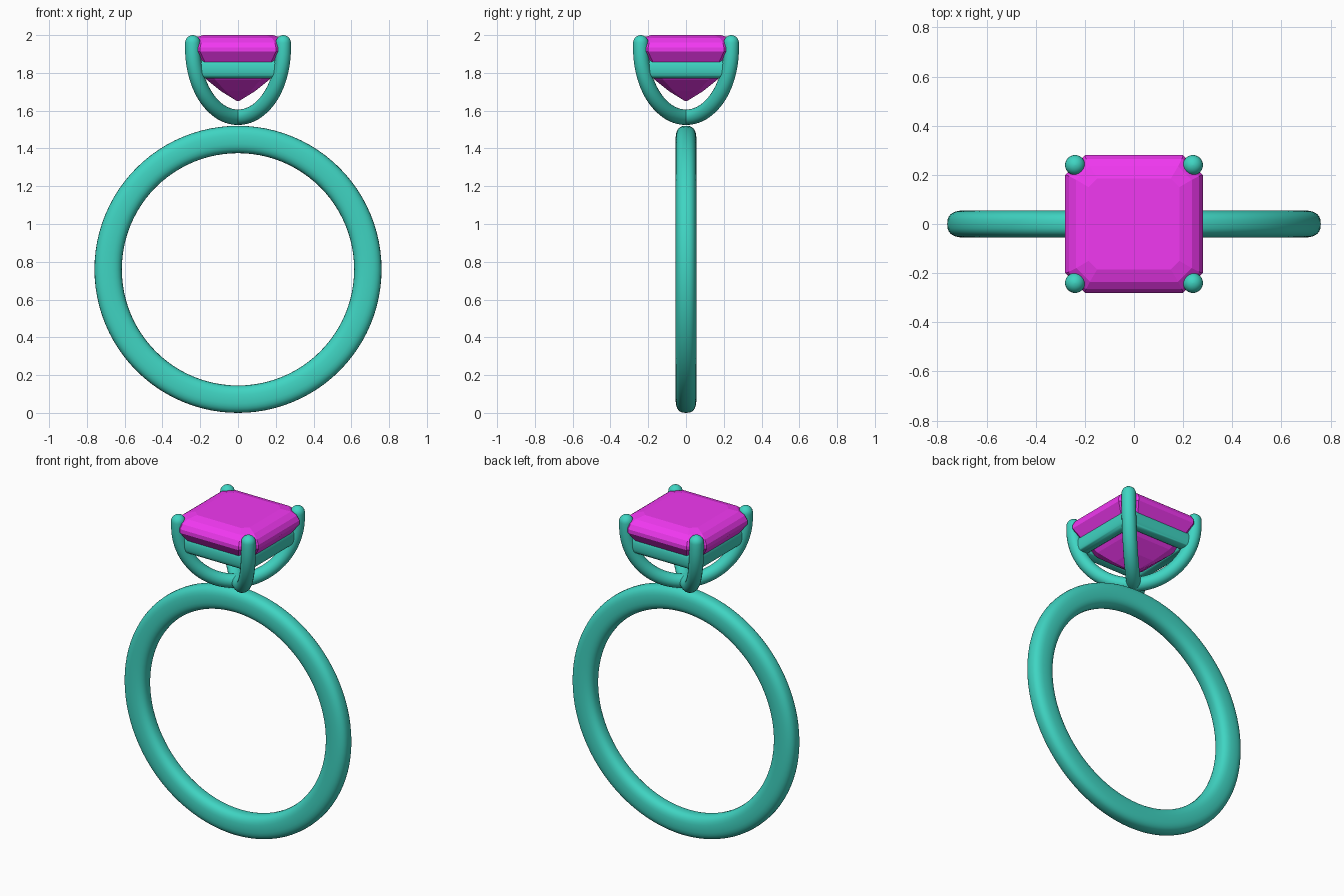
import bpy, bmesh
from math import sin, cos, pi, copysign
from mathutils import Vector

if "Cube" in bpy.data.objects:
    bpy.data.objects.remove(bpy.data.objects["Cube"])


def material(name, rgb):
    m = bpy.data.materials.new(name)
    m.diffuse_color = (*rgb, 1)
    m.use_nodes = True
    m.node_tree.nodes["Principled BSDF"].inputs["Base Color"].default_value = m.diffuse_color
    return m


METAL = material("teal_metal", (0.05, 0.66, 0.54))
STONE = material("magenta_stone", (0.88, 0.04, 0.88))


def loft(name, rings, mat, closed=False, angle=None):
    """Skin a list of equal-length point rings; caps the ends unless closed."""
    bm = bmesh.new()
    vr = [[bm.verts.new(p) for p in r] for r in rings]
    n, k = len(vr), len(vr[0])
    for i in range(n if closed else n - 1):
        a, b = vr[i], vr[(i + 1) % n]
        for j in range(k):
            bm.faces.new((a[j], a[(j + 1) % k], b[(j + 1) % k], b[j]))
    if not closed:
        bm.faces.new(vr[0])
        bm.faces.new(vr[-1])
    bmesh.ops.recalc_face_normals(bm, faces=bm.faces)
    me = bpy.data.meshes.new(name)
    bm.to_mesh(me)
    bm.free()
    me.materials.append(mat)
    ob = bpy.data.objects.new(name, me)
    bpy.context.collection.objects.link(ob)
    if angle:
        bpy.ops.object.select_all(action='DESELECT')
        bpy.context.view_layer.objects.active = ob
        ob.select_set(True)
        bpy.ops.object.shade_smooth_by_angle(angle=angle)
    return ob


def section(a, b, power, n):
    """Superellipse cross-section with half sizes a and b."""
    f = lambda v, s: copysign(abs(v) ** (2 / power), v) * s
    return [(f(cos(2 * pi * i / n), a), f(sin(2 * pi * i / n), b)) for i in range(n)]


# Band: soft-cornered section revolved about the y axis
R, CZ = 0.6875, 0.76
band = []
for i in range(96):
    t = 2 * pi * i / 96
    band.append([((R + u) * sin(t), v, CZ + (R + u) * cos(t))
                 for u, v in section(0.0725, 0.055, 2.6, 28)])
loft("band", band, METAL, closed=True, angle=pi / 3)

# Prongs: round wires curving from the centre out to the corners, domed tips
r = 0.041
for sx in (-1, 1):
    for sy in (-1, 1):
        d = Vector((sx, sy, 0)).normalized()
        side = Vector((-d.y, d.x, 0))
        spots = []
        for i in range(21):
            t = pi / 2 * i / 20
            spots.append((0.339 * sin(t), 1.93 - 0.365 * cos(t),
                          Vector((0.339 * cos(t), 0.365 * sin(t))).normalized(), r))
        for i in range(7):
            t = pi / 2 * i / 6
            spots.append((0.339, 1.959 + r * sin(t), Vector((0, 1)), max(r * cos(t), 0.001)))
        rings = []
        for h, z, tan, rad in spots:
            c = d * h + Vector((0, 0, z))
            nrm = d * tan.y - Vector((0, 0, tan.x))
            rings.append([c + nrm * u + side * v for u, v in section(rad, rad, 2, 20)])
        name = ("left" if sx < 0 else "right") + ("_front" if sy < 0 else "_back")
        loft(name + "_prong", rings, METAL, angle=pi / 3)

# Gallery rail: square mitred frame under the stone
rail = []
for sx, sy in ((1, 1), (-1, 1), (-1, -1), (1, -1)):
    rail.append([(sx * (0.212 + u), sy * (0.212 + u), 1.822 + v)
                 for u, v in section(0.036, 0.053, 2.6, 20)])
loft("gallery_rail", rail, METAL, closed=True, angle=pi / 4)

# Stone: step-cut square with clipped corners (half width, corner clip, z)
steps = [(0.185, 0.035, 2.0), (0.235, 0.055, 1.985), (0.265, 0.07, 1.962),
         (0.28, 0.08, 1.935), (0.28, 0.08, 1.912), (0.235, 0.065, 1.845),
         (0.165, 0.045, 1.763), (0.09, 0.025, 1.703), (0.004, 0.001, 1.65)]
gem = []
for h, c, z in steps:
    k = h - c
    gem.append([(h, -k, z), (h, k, z), (k, h, z), (-k, h, z),
                (-h, k, z), (-h, -k, z), (-k, -h, z), (k, -h, z)])
loft("stone", gem, STONE)
